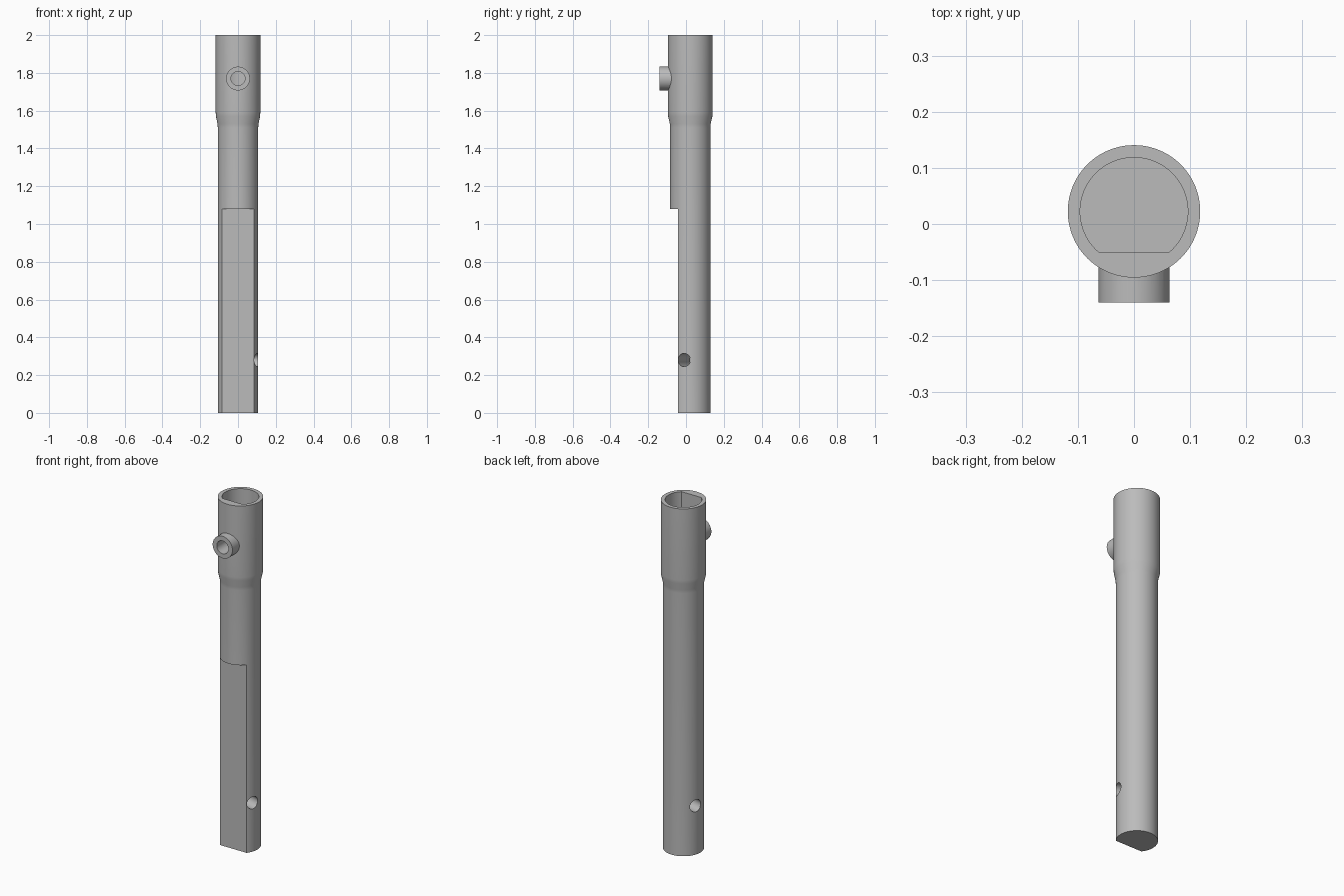
import bpy, bmesh, math
from mathutils import Matrix, Vector

if "Cube" in bpy.data.objects:
    bpy.data.objects.remove(bpy.data.objects["Cube"], do_unlink=True)

AXIS_Y = 0.0225          # shaft axis
BOSS_Z, HOLE_Z = 1.77, 0.28

steel = bpy.data.materials.new("grey steel")
steel.use_nodes = True
colour = (0.5, 0.5, 0.5, 1)
steel.diffuse_color = colour
steel.node_tree.nodes["Principled BSDF"].inputs["Base Color"].default_value = colour


def make(name, bm):
    bmesh.ops.recalc_face_normals(bm, faces=bm.faces)
    mesh = bpy.data.meshes.new(name)
    bm.to_mesh(mesh)
    bm.free()
    mesh.materials.append(steel)
    obj = bpy.data.objects.new(name, mesh)
    bpy.context.collection.objects.link(obj)
    return obj


def rod(name, radius, start, end, segments=64):
    """Cylinder between two points."""
    start, end = Vector(start), Vector(end)
    span = end - start
    turn = span.to_track_quat('Z', 'Y').to_matrix().to_4x4()
    bm = bmesh.new()
    bmesh.ops.create_cone(bm, cap_ends=True, segments=segments, radius1=radius,
                          radius2=radius, depth=span.length,
                          matrix=Matrix.Translation((start + end) / 2) @ turn)
    return make(name, bm)


def box(name, low, high):
    bm = bmesh.new()
    bmesh.ops.create_cube(bm, size=1)
    low, high = Vector(low), Vector(high)
    bmesh.ops.scale(bm, vec=high - low, verts=bm.verts)
    bmesh.ops.translate(bm, vec=(low + high) / 2, verts=bm.verts)
    return make(name, bm)


def combine(target, tool, operation):
    mod = target.modifiers.new(operation, 'BOOLEAN')
    mod.operation, mod.object, mod.solver = operation, tool, 'EXACT'
    bpy.context.view_layer.objects.active = target
    bpy.ops.object.modifier_apply(modifier=mod.name)
    bpy.data.objects.remove(tool, do_unlink=True)


# Shaft with flared socket end, turned from a profile
profile = [(0.107, 0), (0.107, 1.51), (0.108, 1.53), (0.117, 1.57),
           (0.118, 1.59), (0.118, 2)]
bm = bmesh.new()
SEG = 96
rings = [[bm.verts.new((r * math.cos(math.tau * i / SEG),
                        AXIS_Y + r * math.sin(math.tau * i / SEG), z))
          for i in range(SEG)] for r, z in profile]
for a, b in zip(rings, rings[1:]):
    for i in range(SEG):
        j = (i + 1) % SEG
        bm.faces.new((a[i], a[j], b[j], b[i]))
bm.faces.new(rings[0])
bm.faces.new(rings[-1])
shaft = make("socket_shaft", bm)

# Long flat along the lower front
combine(shaft, box("flat_cutter", (-0.3, -0.3, -0.1), (0.3, -0.043, 1.08)), 'DIFFERENCE')

# Side boss, then the D-shaped socket bore
combine(shaft, rod("boss", 0.063, (0, -0.14, BOSS_Z), (0, -0.03, BOSS_Z)), 'UNION')
bore = rod("socket_cutter", 0.096, (0, AXIS_Y, 1.55), (0, AXIS_Y, 2.1), SEG)
combine(bore, box("bore_flat", (-0.3, -0.3, 1), (0.3, -0.05, 2.5)), 'DIFFERENCE')
combine(shaft, bore, 'DIFFERENCE')

# Set-screw hole through the boss
combine(shaft, rod("screw_cutter", 0.037, (0, -0.2, BOSS_Z), (0, 0, BOSS_Z), 48), 'DIFFERENCE')

# Slanted pin hole through the lower end
angle = math.radians(-18)
reach = Vector((math.cos(angle), math.sin(angle), 0)) * 0.2
centre = Vector((0, AXIS_Y, HOLE_Z))
combine(shaft, rod("pin_cutter", 0.035, centre - reach, centre + reach, 48), 'DIFFERENCE')

# Smooth round walls, crisp edges
bpy.ops.object.select_all(action='DESELECT')
shaft.select_set(True)
bpy.context.view_layer.objects.active = shaft
bpy.ops.object.shade_smooth_by_angle(angle=math.radians(25))
